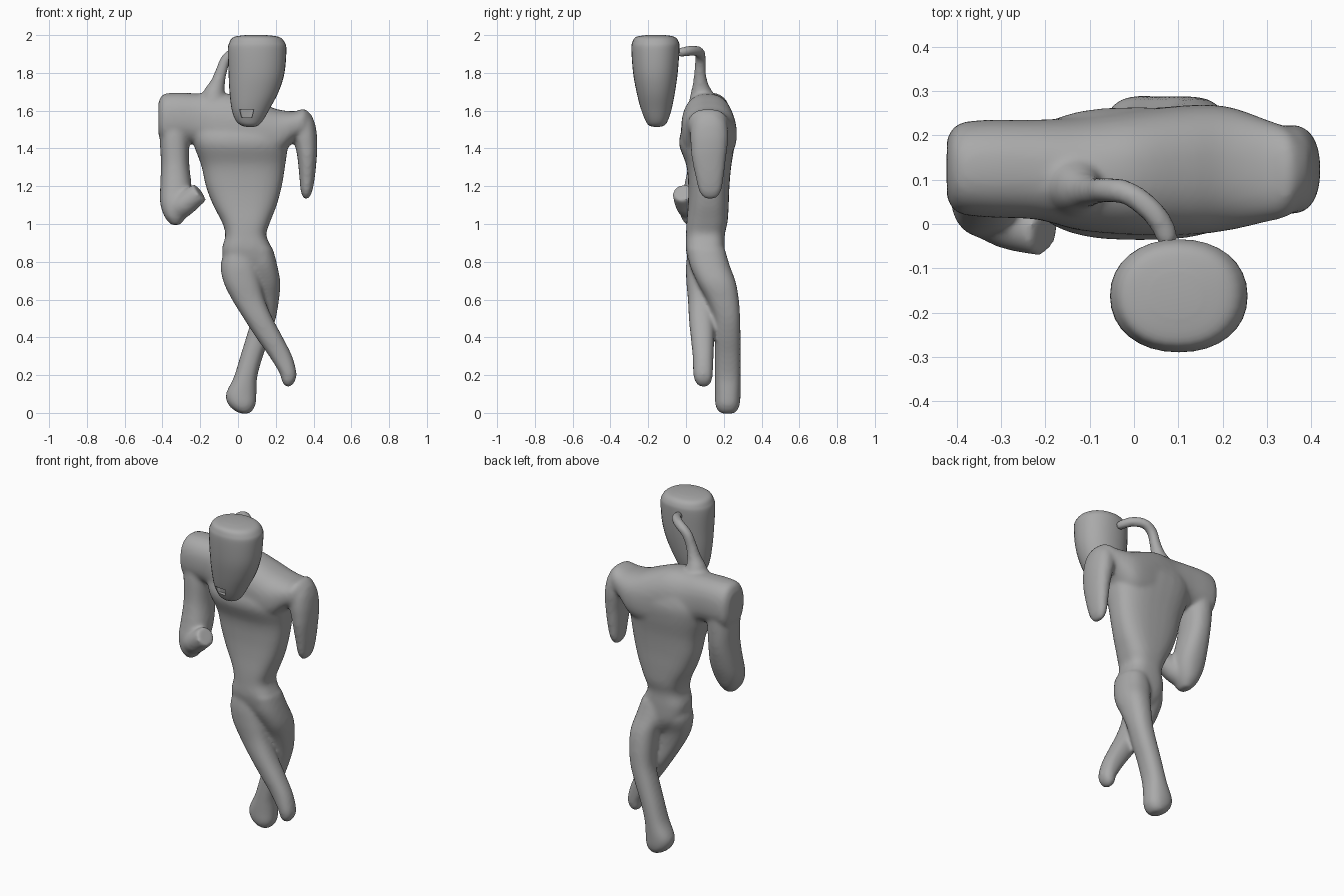
import bpy
import bmesh
from math import cos, sin, pi, copysign
from mathutils import Vector

default_cube = bpy.data.objects.get("Cube")
if default_cube:
    bpy.data.objects.remove(default_cube, do_unlink=True)

clay = bpy.data.materials.new("grey clay")
clay.use_nodes = True
grey = (0.4, 0.4, 0.4, 1)
clay.diffuse_color = grey
clay.node_tree.nodes["Principled BSDF"].inputs["Base Color"].default_value = grey

SIDES = 32
STEPS = 5


def spline(rows):
    """Catmull-Rom interpolation through rows of numbers."""
    out = []
    last = len(rows) - 1
    for i in range(last):
        a, b = rows[max(i - 1, 0)], rows[i]
        c, d = rows[i + 1], rows[min(i + 2, last)]
        for s in range(STEPS):
            t = s / STEPS
            out.append([0.5 * (2 * q + (r - p) * t
                        + (2 * p - 5 * q + 4 * r - w) * t * t
                        + (3 * q - p - 3 * r + w) * t ** 3)
                        for p, q, r, w in zip(a, b, c, d)])
    out.append(list(rows[-1]))
    return out


def skin(bm, frames, power):
    """Skin closed rings given as (centre, half axis u, half axis v)."""
    rings = []
    for centre, u, v in frames:
        ring = []
        for k in range(SIDES):
            angle = 2 * pi * k / SIDES
            cu = copysign(abs(cos(angle)) ** (2 / power), cos(angle))
            sv = copysign(abs(sin(angle)) ** (2 / power), sin(angle))
            ring.append(bm.verts.new(centre + u * cu + v * sv))
        rings.append(ring)
    faces = [bm.faces.new(rings[0][::-1]), bm.faces.new(rings[-1])]
    for low, high in zip(rings, rings[1:]):
        for k in range(SIDES):
            n = (k + 1) % SIDES
            faces.append(bm.faces.new((low[k], low[n], high[n], high[k])))
    bmesh.ops.recalc_face_normals(bm, faces=faces)


def loft(bm, rows, power=2.3, sideways=False):
    """Rows hold min and max on two axes, then the position on the third."""
    frames = []
    for a, b, c, d, h in spline(rows):
        centre = Vector(((a + b) / 2, (c + d) / 2, h))
        u, v = Vector(((b - a) / 2, 0, 0)), Vector((0, (d - c) / 2, 0))
        if sideways:
            centre, u, v = (Vector((p.z, p.x, p.y)) for p in (centre, u, v))
        frames.append((centre, u, v))
    skin(bm, frames, power)


def tube(bm, rows):
    """Rows hold a path point and a radius."""
    pts = spline(rows)
    frames = []
    u = Vector((0, 1, 0))
    for i, (x, y, z, r) in enumerate(pts):
        before, after = pts[max(i - 1, 0)], pts[min(i + 1, len(pts) - 1)]
        along = (Vector(after[:3]) - Vector(before[:3])).normalized()
        u = (u - along * u.dot(along)).normalized()
        frames.append((Vector((x, y, z)), u * r, along.cross(u) * r))
    skin(bm, frames, 2)


def make_object(name, bm):
    mesh = bpy.data.meshes.new(name)
    bm.to_mesh(mesh)
    bm.free()
    mesh.materials.append(clay)
    obj = bpy.data.objects.new(name, mesh)
    bpy.context.collection.objects.link(obj)
    return obj


body = bmesh.new()

# Torso, from the hips to the chest
loft(body, [
    (.02, .13, .07, .17, .69), (-.06, .185, .025, .2, .77),
    (-.085, .182, 0, .205, .86), (-.067, .15, 0, .205, .94),
    (-.085, .17, .003, .22, 1.01), (-.132, .205, .01, .226, 1.1),
    (-.17, .232, .012, .23, 1.2), (-.195, .25, .002, .24, 1.31),
    (-.235, .265, -.036, .258, 1.42), (-.25, .265, -.02, .262, 1.5),
    (-.25, .25, .03, .24, 1.58)], 2.7)

# Shoulder yoke, running from the right shoulder to the left
loft(body, [
    (.06, .19, 1.48, 1.64, -.422), (.025, .225, 1.43, 1.685, -.398),
    (.015, .235, 1.43, 1.695, -.33), (.01, .235, 1.42, 1.692, -.22),
    (-.015, .242, 1.34, 1.69, -.12), (-.025, .256, 1.32, 1.685, 0),
    (-.025, .268, 1.32, 1.642, .12), (-.015, .265, 1.35, 1.607, .21),
    (.005, .235, 1.44, 1.597, .3), (.02, .215, 1.45, 1.61, .35),
    (.07, .18, 1.46, 1.57, .395)], 2.4, True)

# Left arm, ending in a rounded stump
loft(body, [
    (.3, .375, .06, .18, 1.595), (.28, .405, .03, .215, 1.54),
    (.288, .418, .022, .224, 1.47), (.303, .42, .025, .22, 1.41),
    (.315, .417, .03, .212, 1.35), (.325, .407, .05, .2, 1.25),
    (.333, .392, .07, .185, 1.17), (.35, .372, .1, .155, 1.132)])

# Right upper arm and elbow
loft(body, [
    (-.41, -.26, .03, .22, 1.6), (-.414, -.258, .018, .222, 1.45),
    (-.408, -.258, .012, .212, 1.32), (-.412, -.246, -.01, .182, 1.2),
    (-.412, -.25, -.03, .148, 1.11), (-.39, -.275, -.028, .115, 1.04),
    (-.355, -.305, 0, .075, .995)])

# Right forearm with its cut end
tube(body, [
    (-.335, .035, 1.07, .062), (-.29, .01, 1.1, .064),
    (-.245, -.006, 1.135, .06), (-.201, -.018, 1.168, .055)])

# Front leg, crossing over to the left
loft(body, [
    (-.07, .09, .01, .19, .86), (-.092, .11, 0, .19, .78),
    (-.076, .122, .002, .16, .69), (-.032, .142, .01, .15, .6),
    (.03, .184, .015, .152, .5), (.095, .237, .025, .15, .4),
    (.165, .287, .035, .146, .3), (.22, .31, .038, .142, .21),
    (.233, .3, .048, .135, .165), (.25, .28, .07, .115, .14)])

# Rear leg and foot
loft(body, [
    (.03, .185, .005, .205, .87), (.03, .208, .02, .232, .78),
    (.06, .224, .06, .264, .69), (.072, .217, .108, .28, .6),
    (.07, .2, .145, .287, .5), (.043, .169, .15, .289, .4),
    (.012, .132, .153, .289, .3), (-.022, .102, .153, .289, .19),
    (-.064, .098, .153, .289, .1), (-.052, .094, .155, .285, .045),
    (-.015, .075, .17, .27, .01), (.02, .055, .19, .25, -.004)])

# Thin neck that curls over into the back of the head
tube(body, [
    (-.13, .09, 1.63, .08), (-.125, .082, 1.69, .06),
    (-.108, .076, 1.745, .04), (-.088, .074, 1.81, .031),
    (-.062, .077, 1.875, .029), (-.015, .07, 1.91, .028),
    (.035, .035, 1.918, .028), (.065, -.005, 1.913, .027),
    (.078, -.045, 1.906, .025)])

# Fuse the parts of the body into one soft skin
figure = make_object("body", body)
fuse = figure.modifiers.new("Fuse", 'REMESH')
fuse.mode = 'VOXEL'
fuse.voxel_size = 0.01
fuse.use_smooth_shade = True
soften = figure.modifiers.new("Soften", 'SMOOTH')
soften.factor = 0.5
soften.iterations = 12

# Head, a blunt tapered egg
skull = bmesh.new()
loft(skull, [
    (.045, .085, -.17, -.14, 1.514), (.015, .108, -.197, -.113, 1.523),
    (-.012, .132, -.215, -.096, 1.548), (-.033, .165, -.238, -.077, 1.605),
    (-.045, .215, -.262, -.058, 1.7), (-.05, .246, -.28, -.044, 1.8),
    (-.054, .256, -.289, -.035, 1.92), (-.045, .247, -.284, -.038, 1.962),
    (-.022, .218, -.265, -.06, 1.99), (.04, .15, -.21, -.11, 2)], 2.15)
head = make_object("head", skull)

# Mouth, a small recess cut into the front of the head
block = bmesh.new()
loft(block, [(.018, .074, -.27, -.2, 1.565), (.008, .084, -.27, -.208, 1.607)], 6)
cutter = make_object("mouth_cutter", block)
cutter.hide_render = True
cut = head.modifiers.new("Mouth", 'BOOLEAN')
cut.operation = 'DIFFERENCE'
cut.object = cutter
bpy.context.view_layer.update()
graph = bpy.context.evaluated_depsgraph_get()
carved = bpy.data.meshes.new_from_object(head.evaluated_get(graph))
head.modifiers.clear()
head.data = carved
bpy.data.objects.remove(cutter, do_unlink=True)

# Smooth shading that keeps the mouth edges crisp
bpy.ops.object.select_all(action='DESELECT')
head.select_set(True)
bpy.context.view_layer.objects.active = head
bpy.ops.object.shade_smooth_by_angle(angle=0.7)
